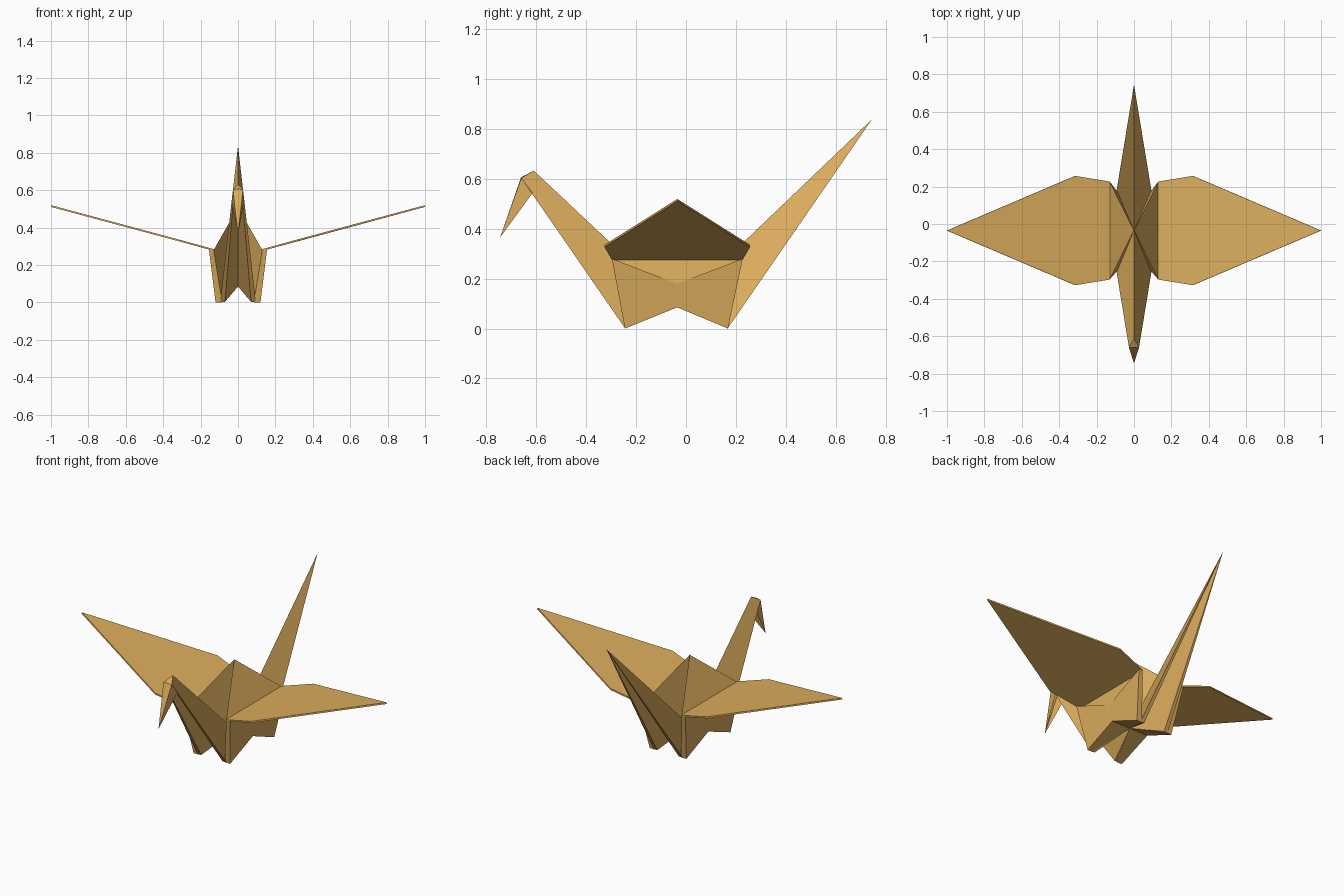
import bpy, bmesh

if "Cube" in bpy.data.objects:
    bpy.data.objects.remove(bpy.data.objects["Cube"])

CY = -0.035  # fold centre of the sheet along y

paper = bpy.data.materials.new("gold_paper")
paper.diffuse_color = (0.72, 0.42, 0.11, 1)
paper.use_nodes = True
paper.node_tree.nodes["Principled BSDF"].inputs["Base Color"].default_value = paper.diffuse_color


def fold(name, faces, both_sides=True, thickness=0):
    """Make a flat-faced paper part from folded facets on the +x side."""
    bm = bmesh.new()
    for f in faces:
        bm.faces.new([bm.verts.new(p) for p in f])
        if both_sides:
            bm.faces.new([bm.verts.new((-x, y, z)) for x, y, z in reversed(f)])
    bmesh.ops.remove_doubles(bm, verts=bm.verts, dist=0.0005)
    bmesh.ops.recalc_face_normals(bm, faces=bm.faces)
    me = bpy.data.meshes.new(name)
    bm.to_mesh(me)
    bm.free()
    me.materials.append(paper)
    ob = bpy.data.objects.new(name, me)
    bpy.context.collection.objects.link(ob)
    if thickness:
        m = ob.modifiers.new("paper_layers", 'SOLIDIFY')
        m.thickness = thickness
        m.offset = 0
    return ob


# body: one hollow half per side, meeting along the centre line
peak, keel = (0, CY, 0.508), (0, CY, 0.085)
notch, arch = (0.142, CY, 0.18), (0.122, CY, 0.085)
shoulder, outer, foot, toe = [], [], [], []
for top_y, low_y in ((-0.297, -0.245), (0.227, 0.168)):
    shoulder.append((0.13, top_y, 0.28))
    outer.append((0.155, top_y, 0.28))
    foot.append((0.12, low_y, 0))
    toe.append((0.085, low_y, 0))
half = [(peak, shoulder[0], shoulder[1]), (shoulder[0], shoulder[1], notch)]
for s, o, f, t in zip(shoulder, outer, foot, toe):
    half += [(s, o, notch),            # pocket under the wing
             (o, f, arch, notch),      # side skirt
             (s, o, f, t),             # folded front or back edge
             (keel, peak, s), (keel, s, t),  # inner lining
             (f, arch, keel, t)]       # underside
for side, name in ((1, "body_right"), (-1, "body_left")):
    fold(name, [[(side * x, y, z) for x, y, z in f] for f in half], False)

# wings: two close layers of paper
for side, name in ((1, "wing_right"), (-1, "wing_left")):
    outline = [(0.13, -0.297, 0.28), (0.315, -0.327, 0.331), (1.0, CY, 0.515),
               (0.315, 0.257, 0.331), (0.13, 0.227, 0.28)]
    fold(name, [[(side * x, y, z) for x, y, z in outline]], False, 0.009)

# tail: V-folded spike with a shared tip
ridge = (0, CY, 0.092)
tip = (0, 0.745, 0.838)
edge, inner = (0.095, 0.168, 0.002), (0.07, 0.168, 0.002)
fold("tail", [(ridge, edge, tip), (keel, inner, tip), (edge, inner, tip),
              (ridge, edge, inner, keel)])

# neck: same fold, cut short where the head bends down
edge, inner = (0.095, -0.245, 0.002), (0.07, -0.245, 0.002)
crown, crown_in = (0, -0.61, 0.633), (0, -0.61, 0.62)
brow, brow_in = (0.027, -0.66, 0.603), (0.02, -0.66, 0.603)
fold("neck", [(ridge, edge, brow, crown), (keel, inner, brow_in, crown_in),
              (edge, inner, brow_in, brow), (ridge, edge, inner, keel),
              (brow, brow_in, crown_in, crown)])

# head: reverse-folded beak
beak, jaw = (0, -0.745, 0.365), (0.034, -0.615, 0.543)
front = (0, -0.661, 0.606)
fold("head", [(crown, brow, front), (front, brow, beak), (brow, jaw, beak),
              (crown, brow, jaw)])
